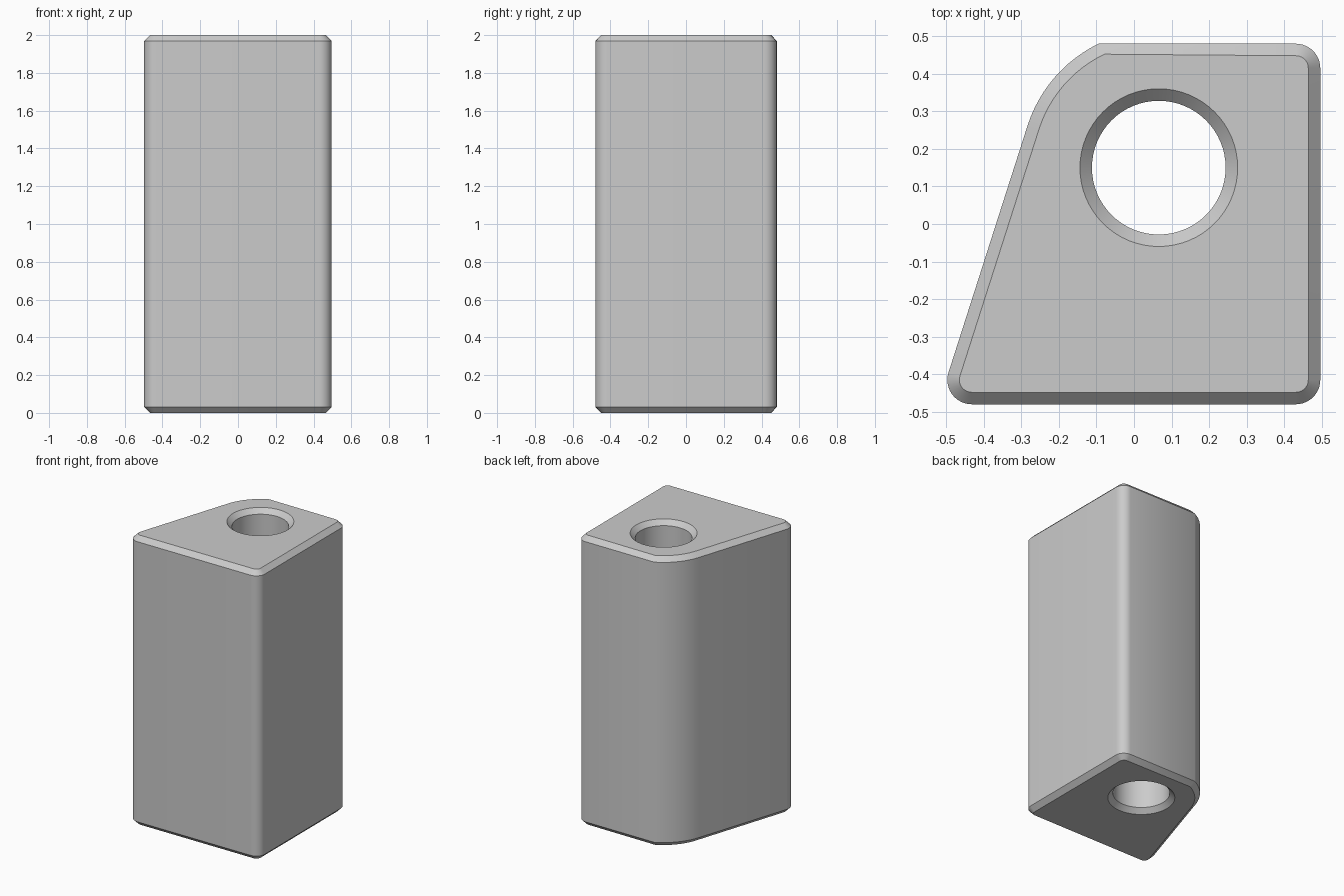
import bpy, bmesh, math

if "Cube" in bpy.data.objects:
    bpy.data.objects.remove(bpy.data.objects["Cube"])

HEIGHT, CHAMFER = 2.0, 0.032
HOLE = (0.066, 0.15)      # bore centre, shared with the big rounded shoulder
BORE = 0.178

# Rounded corners of the outline: centre x, centre y, radius, start and end angle
CORNERS = [
    (-0.432, -0.415, 0.065, 162.2, 270),
    (0.431, -0.415, 0.065, 270, 360),
    (0.431, 0.415, 0.065, 0, 90),
    (HOLE[0], HOLE[1], 0.367, 115.6, 162.2),
]


def arc(cx, cy, r, a0, a1, steps):
    angles = [math.radians(a0 + (a1 - a0) * i / steps) for i in range(steps + 1)]
    return [(cx + r * math.cos(a), cy + r * math.sin(a)) for a in angles]


def outline(inset):
    return [p for cx, cy, r, a0, a1 in CORNERS
            for p in arc(cx, cy, r - inset, a0, a1, 12)]


def bore(inset):
    return arc(*HOLE, BORE + inset, 0, 360, 64)[:-1]


def wall(bm, profile):
    """Stack chamfered rings of a profile; return the bottom and top rings."""
    levels = [(0, CHAMFER), (CHAMFER, 0), (HEIGHT - CHAMFER, 0), (HEIGHT, CHAMFER)]
    rings = [[bm.verts.new((x, y, z)) for x, y in profile(inset)]
             for z, inset in levels]
    n = len(rings[0])
    for low, high in zip(rings, rings[1:]):
        for i in range(n):
            j = (i + 1) % n
            bm.faces.new((low[i], low[j], high[j], high[i]))
    return rings[0], rings[-1]


def loop_edges(bm, ring):
    return [bm.edges.get((ring[i - 1], ring[i])) for i in range(len(ring))]


# Block: outer wall, bore wall, and flat ends between them
bm = bmesh.new()
outer, inner = wall(bm, outline), wall(bm, bore)
for a, b in zip(outer, inner):
    bmesh.ops.triangle_fill(bm, use_beauty=True,
                            edges=loop_edges(bm, a) + loop_edges(bm, b))
bmesh.ops.recalc_face_normals(bm, faces=bm.faces[:])
mesh = bpy.data.meshes.new("bored_block")
bm.to_mesh(mesh)
bm.free()
block = bpy.data.objects.new("bored_block", mesh)
bpy.context.collection.objects.link(block)

grey = bpy.data.materials.new("light_grey")
grey.diffuse_color = (0.6, 0.6, 0.6, 1)
grey.use_nodes = True
grey.node_tree.nodes["Principled BSDF"].inputs["Base Color"].default_value = grey.diffuse_color
mesh.materials.append(grey)

bpy.context.view_layer.objects.active = block
block.select_set(True)
bpy.ops.object.shade_smooth_by_angle(angle=math.radians(30))
